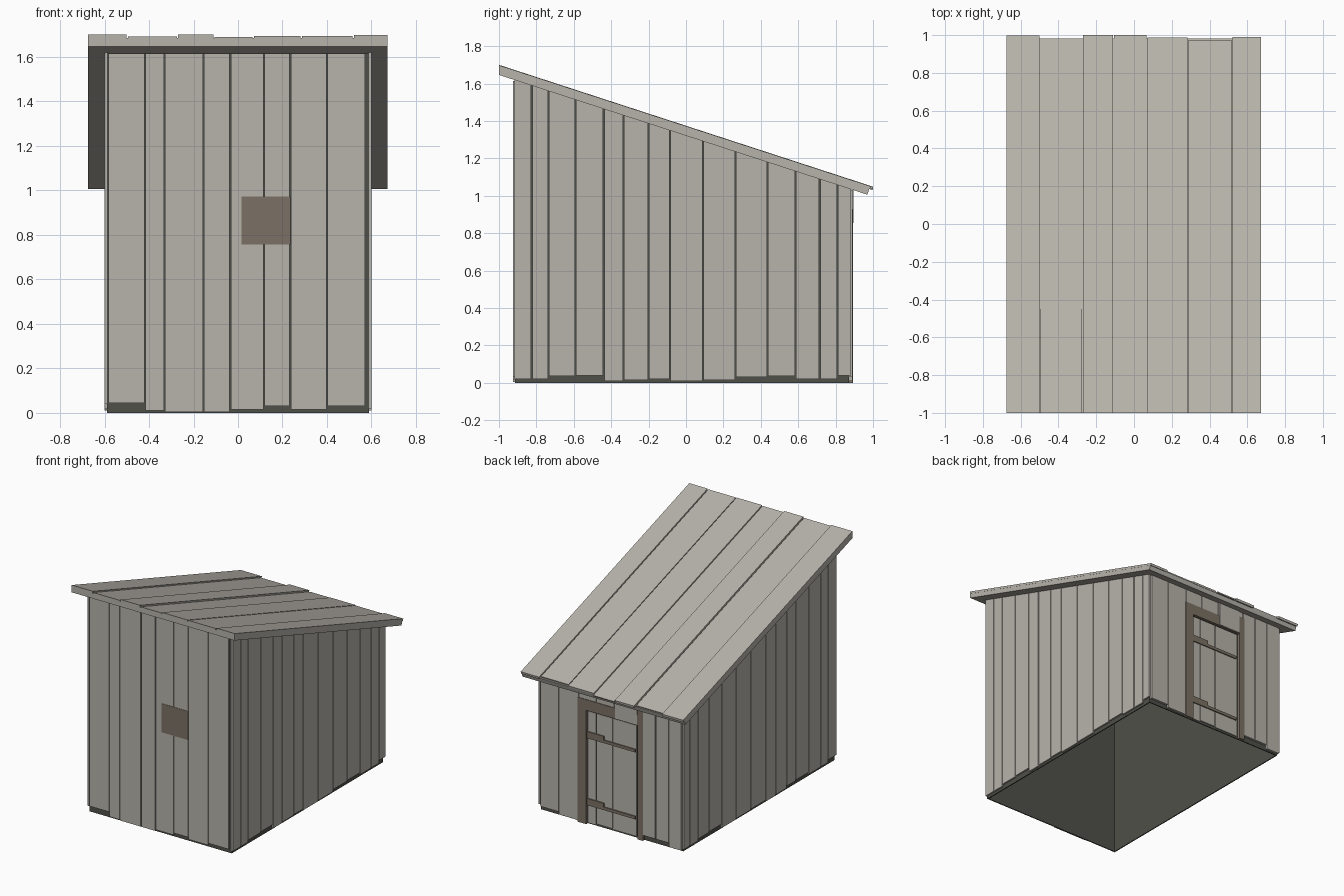
import bpy
import bmesh

if "Cube" in bpy.data.objects:
    bpy.data.objects.remove(bpy.data.objects["Cube"], do_unlink=True)


def material(name, color):
    m = bpy.data.materials.new(name)
    m.use_nodes = True
    m.diffuse_color = (*color, 1)
    m.node_tree.nodes["Principled BSDF"].inputs["Base Color"].default_value = (*color, 1)
    return m


PLANK = material("weathered_grey_wood", (0.475, 0.453, 0.408))
BROWN = material("brown_wood", (0.198, 0.164, 0.128))
DARK = material("dark_wood", (0.08, 0.08, 0.068))

FRONT, BACK, SIDE = -0.913, 0.872, 0.588   # outer faces of the dark wall panels
PANEL = 0.008                              # panel thickness
GAP = 0.003


def eave(y):
    """Height of the roof underside."""
    return 1.646 - 0.325 * (y + 1)


def prism(bm, profile, a, b, axis):
    """Extrude a (horizontal, z) profile along x or y from a to b."""
    def place(p, d):
        return (d, p[0], p[1]) if axis == "x" else (p[0], d, p[1])
    near = [bm.verts.new(place(p, a)) for p in profile]
    far = [bm.verts.new(place(p, b)) for p in profile]
    bm.faces.new(near)
    bm.faces.new(far)
    n = len(profile)
    for i in range(n):
        j = (i + 1) % n
        bm.faces.new((near[i], near[j], far[j], far[i]))


def make(name, mat, parts):
    """Build one object from a list of (profile, start, end, axis)."""
    bm = bmesh.new()
    for part in parts:
        prism(bm, *part)
    bmesh.ops.recalc_face_normals(bm, faces=bm.faces)
    mesh = bpy.data.meshes.new(name)
    bm.to_mesh(mesh)
    bm.free()
    mesh.materials.append(mat)
    obj = bpy.data.objects.new(name, mesh)
    bpy.context.collection.objects.link(obj)


def rect(u0, u1, z0, z1):
    return [(u0, z0), (u1, z0), (u1, z1), (u0, z1)]


def boards(seams, bottoms, a, b, axis, top):
    """Vertical boards between seams, each with its own lower end."""
    parts = []
    for u0, u1, z in zip(seams, seams[1:], bottoms):
        u0, u1 = u0 + GAP, u1 - GAP
        parts.append(([(u0, z), (u1, z), (u1, top(u1)), (u0, top(u0))], a, b, axis))
    return parts


# Dark wall panels around an open, floorless inside
side_panel = [(FRONT, 0), (BACK, 0), (BACK, eave(BACK)), (FRONT, eave(FRONT))]
inner = SIDE - PANEL
make("wall_panels", DARK, [
    (side_panel, inner, SIDE, "x"),
    (side_panel, -SIDE, -inner, "x"),
    (rect(-inner, inner, 0, eave(FRONT + PANEL)), FRONT, FRONT + PANEL, "y"),
    (rect(-inner, inner, 0, eave(BACK)), BACK - PANEL, BACK, "y")])

# Front wall
front_seams = [-0.585, -0.418, -0.33, -0.155, -0.035, 0.117, 0.235, 0.4, 0.573]
front_low = [0.045, 0.01, 0.005, 0.005, 0.015, 0.03, 0.015, 0.03]
make("front_boards", PLANK,
     boards(front_seams, front_low, FRONT, -0.924, "y", lambda u: eave(FRONT) - 0.003))

# Side walls
side_seams = [-0.92, -0.825, -0.735, -0.59, -0.44, -0.335, -0.2, -0.085,
              0.09, 0.265, 0.435, 0.585, 0.715, 0.81, 0.885]
side_low = [0.02, 0.02, 0.035, 0.04, 0.01, 0.015, 0.02, 0.01, 0.015, 0.03, 0.035, 0.02, 0.02, 0.04]
for name, s, low in (("left", 1, side_low), ("right", -1, side_low[::-1])):
    make(name + "_side_boards", PLANK,
         boards(side_seams, low, s * SIDE, s * 0.6, "x", eave))

# Back wall on both sides of the doorway and above it
back_top = eave(0.89)
back_y = 0.889
make("back_boards", PLANK,
     boards([0.265, 0.43, 0.585], [0.01, 0.03], BACK, back_y, "y", lambda u: back_top)
     + boards([-0.585, -0.48, -0.37, -0.26], [0.01, 0.04, 0.04], BACK, back_y, "y", lambda u: back_top)
     + boards([-0.26, -0.03, 0.12, 0.265], [0.92] * 3, BACK, back_y, "y", lambda u: back_top))

# Door frame, with a board lapping over part of the lintel
make("door_frame", BROWN, [(rect(0.2, 0.27, 0.0, 0.93), BACK, 0.893, "y"),
                           (rect(-0.268, -0.225, 0.0, 0.99), BACK, 0.893, "y"),
                           (rect(-0.225, 0.2, 0.85, 0.93), BACK, 0.893, "y")])
make("lintel_board", PLANK, [(rect(-0.222, -0.04, 0.855, back_top), BACK, 0.896, "y")])

# Door boards
make("door_boards", PLANK,
     boards([-0.21, -0.01, 0.125, 0.199], [0.015, 0.02, 0.01], BACK, 0.878, "y", lambda u: 0.84))

# Door battens, stepping down to a narrow ledge on one end
make("door_battens", BROWN,
     [(rect(0.06, 0.198, z, z + 0.05), BACK, 0.886, "y") for z in (0.14, 0.64)]
     + [(rect(-0.2, 0.06, z, z + 0.022), BACK, 0.886, "y") for z in (0.14, 0.64)])

# Patch on the front wall
make("front_patch", BROWN, [(rect(0.015, 0.236, 0.757, 0.972), -0.9235, -0.926, "y")])

# Roof slab
make("roof_slab", PLANK, [([(-1, 1.646), (0.97, eave(0.97)), (0.981, 1.039), (-1, 1.684)],
                           -0.674, 0.672, "x")])

# Roof boards with uneven lower ends and thicknesses
roof_seams = [-0.678, -0.498, -0.272, -0.108, 0.068, 0.285, 0.518, 0.676]
ends = [0.997, 0.98, 1.0, 1.0, 0.987, 0.975, 0.99]
tops = [1.7, 1.692, 1.7, 1.69, 1.695, 1.694, 1.698]
roof = []
for x0, x1, end, top in zip(roof_seams, roof_seams[1:], ends, tops):
    drop = 0.3257 * (end + 1)
    roof.append(([(-1, 1.682), (end - 0.003, 1.682 - drop), (end, top - drop), (-1, top)],
                 x0 + GAP, x1 - GAP, "x"))
make("roof_boards", PLANK, roof)
